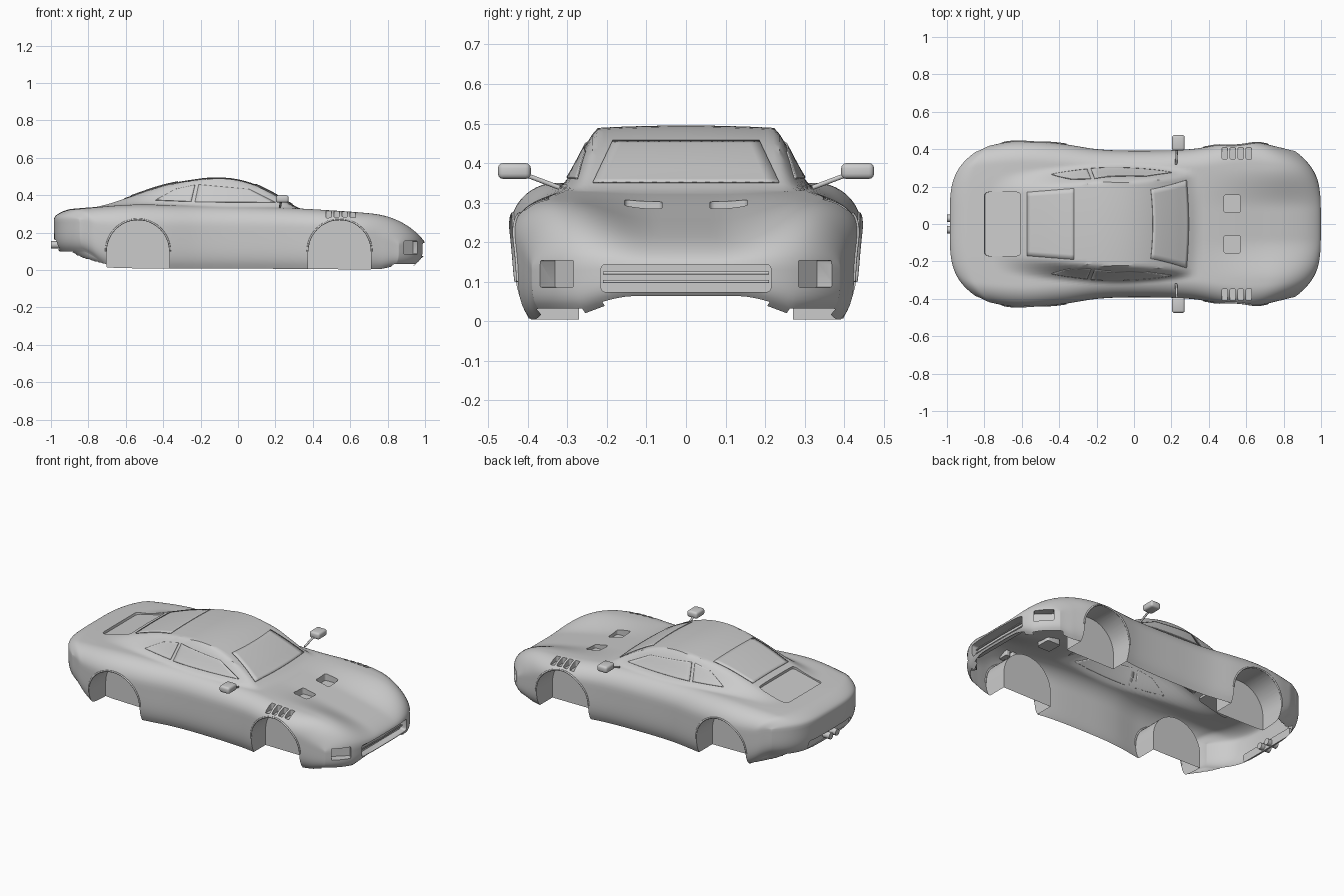
import bpy, bmesh, math
from mathutils import Vector, Matrix
from mathutils.bvhtree import BVHTree

if "Cube" in bpy.data.objects:
    bpy.data.objects.remove(bpy.data.objects["Cube"])

paint = bpy.data.materials.new("light_grey_paint")
paint.use_nodes = True
GREY = (0.6, 0.6, 0.6, 1)
paint.diffuse_color = GREY
paint.node_tree.nodes["Principled BSDF"].inputs["Base Color"].default_value = GREY


def curve(*pts):
    """Smooth function through (position, value) points."""
    n = len(pts) - 1
    def slope(i):
        a, b = pts[max(i - 1, 0)], pts[min(i + 1, n)]
        return (b[1] - a[1]) / (b[0] - a[0])
    def f(x):
        x = min(max(x, pts[0][0]), pts[-1][0])
        i = next(k for k in range(n) if x <= pts[k + 1][0])
        (xa, a), (xb, b) = pts[i], pts[i + 1]
        h = xb - xa
        t = (x - xa) / h
        return (a * (1 + 2 * t) * (1 - t) ** 2 + b * t * t * (3 - 2 * t)
                + h * t * (1 - t) * (slope(i) * (1 - t) - slope(i + 1) * t))
    return f


def ramp(a, b, x):
    t = min(max((x - a) / (b - a), 0), 1)
    return t * t * (3 - 2 * t)


def finish(bm, name, angle=35):
    me = bpy.data.meshes.new(name)
    bm.to_mesh(me)
    bm.free()
    ob = bpy.data.objects.new(name, me)
    bpy.context.collection.objects.link(ob)
    me.materials.append(paint)
    smooth(ob, angle)
    return ob


def smooth(ob, angle=35):
    bpy.ops.object.select_all(action='DESELECT')
    ob.select_set(True)
    bpy.context.view_layer.objects.active = ob
    bpy.ops.object.shade_smooth_by_angle(angle=math.radians(angle))


# Profiles along the length of the car (nose at +x)
half_width = curve((-1, .385), (-.9, .42), (-.6, .445), (-.4, .43), (-.2, .4), (0, .392),
                   (.3, .4), (.55, .438), (.7, .435), (.9, .41), (1, .39))
shoulder = curve((-1, .318), (-.8, .335), (-.55, .35), (-.3, .345), (0, .34), (.3, .33),
                 (.6, .312), (.8, .295), (1, .27))
roof = curve((-1, .3), (-.9, .322), (-.8, .335), (-.7, .358), (-.6, .39), (-.4, .455),
             (-.2, .49), (-.1, .495), (0, .485), (.1, .455), (.2, .405), (.3, .345), (.4, .3), (1, .1))
wall_top = curve((-1, .27), (-.85, .24), (0, .23), (.6, .22), (.8, .19), (1, .14))
sill = curve((-1, .1), (-.85, .035), (-.7, .012), (0, .008), (.9, .005), (1, .02))
roof_half = curve((-.8, .17), (-.5, .19), (-.2, .22), (0, .225), (.3, .25))
cabin_half = curve((-.8, .25), (-.5, .29), (-.2, .315), (0, .315), (.3, .29))


def body_point(s, v, t):
    """s along, v across (-1..1), t from the wall top (0) to the sill (1)."""
    y = v * half_width(s)
    x = s - math.copysign(.14, s) * abs(v) ** 4 * ramp(.55, 1, abs(s))
    if s < 0:
        x *= .985
    low = wall_top(s)
    if t == 0:
        ay = abs(y)
        top = shoulder(s) - .06 * ramp(.25, .9, s) * (1 - ramp(.08, .3, ay))
        lin = min(max((ay - roof_half(s)) / (cabin_half(s) - roof_half(s)), 0), 1)
        side = 1 - .5 * lin - .5 * ramp(0, 1, lin)
        top += max(roof(s) - .12 * y * y - top, 0) * side
        av = max((abs(v) - .74) / .26, 0)
        start = .72 if s > 0 else .9
        au = max((abs(s) - start) / (1 - start), 0)
        z = low + (top - low) * math.sqrt(max(1 - av * av, 0) * max(1 - au * au, 0))
        return Vector((x, y, z))
    bottom = max(sill(s), .055 * ramp(.7, .95, s) * (1 - ramp(.35, .95, abs(v))))
    tuck = 1 - .07 * t ** 5
    return Vector((x * (1 - .03 * t ** 5), y * tuck, low + (bottom - low) * t))


def spread(n, power):
    us = [2 * i / n - 1 for i in range(n + 1)]
    return [math.copysign(1 - (1 - abs(u)) ** power, u) for u in us]


# Closed body solid: top skin, walls and a temporary floor
S, V = spread(90, 1.5), spread(64, 1.6)
bm = bmesh.new()


def skin(rows):
    g = [[bm.verts.new(p) for p in r] for r in rows]
    for a, b in zip(g, g[1:]):
        for i in range(len(a) - 1):
            bm.faces.new((a[i], b[i], b[i + 1], a[i + 1]))


for t in (0, 1):
    skin([[body_point(s, v, t) for v in V] for s in S])
rim = ([(s, -1) for s in S] + [(1, v) for v in V[1:]]
       + [(s, 1) for s in S[-2::-1]] + [(-1, v) for v in V[-2::-1]])
skin([[body_point(s, v, k / 10) for s, v in rim] for k in range(11)])
bmesh.ops.remove_doubles(bm, verts=bm.verts, dist=1e-5)
bmesh.ops.recalc_face_normals(bm, faces=bm.faces)
surface = BVHTree.FromBMesh(bm)
body = finish(bm, "body_shell")

# Cutters for wheel wells, lamps, grille and vents
bm = bmesh.new()


def prism(outline, depth):
    """Extrude a closed outline of points by a vector."""
    a = [bm.verts.new(p) for p in outline]
    b = [bm.verts.new(Vector(p) + Vector(depth)) for p in outline]
    bm.faces.new(a)
    bm.faces.new(b[::-1])
    for i in range(len(a)):
        j = (i + 1) % len(a)
        bm.faces.new((a[i], b[i], b[j], a[j]))


def pocket(center, w, h, depth, rot, r=.012):
    """Rounded rectangle w by h in local xy, extruded along local z."""
    m = Matrix.Translation(center) @ rot
    pts = []
    for k, (sx, sy) in enumerate(((1, 1), (-1, 1), (-1, -1), (1, -1))):
        for q in range(4):
            a = math.pi / 2 * (k + q / 3)
            pts.append(m @ Vector((sx * (w / 2 - r) + r * math.cos(a),
                                   sy * (h / 2 - r) + r * math.sin(a), 0)))
    prism(pts, rot.to_3x3() @ Vector((0, 0, depth)))


def arch(cx, radius, n=24):
    return [(cx + radius * math.cos(math.pi * k / n), .1 + radius * math.sin(math.pi * k / n))
            for k in range(n + 1)]


flat = Matrix.Identity(4)
facing_x = Matrix.Rotation(math.pi / 2, 4, 'Z') @ Matrix.Rotation(math.pi / 2, 4, 'X')
for side in (-1, 1):
    for cx in (-.535, .543):
        pts = [(cx + .168, -.1)] + arch(cx, .168) + [(cx - .168, -.1)]
        prism([(x, side * .27, z) for x, z in pts], (0, side * .4, 0))
    pocket((.525, side * .108, .265), .09, .095, .2, flat)
    for k in range(4):
        pocket((.485 + .043 * k, side * .378, .276), .03, .062, .2, flat, .006)
    turn = Matrix.Rotation(side * math.radians(48), 4, 'Z') @ facing_x
    pocket((.895, side * .295, .12), .11, .068, .2, turn, .004)
pocket((.945, 0, .109), .43, .07, .2, facing_x)
pocket((-.7, 0, .343), .2, .34, .2, Matrix.Rotation(math.radians(-13), 4, 'Y'), .02)
pocket((-.955, 0, .135), .4, .05, -.2, facing_x)
bmesh.ops.recalc_face_normals(bm, faces=bm.faces)
cutter = finish(bm, "cutter")
cutter.hide_render = True
cut = body.modifiers.new("openings", 'BOOLEAN')
cut.object, cut.operation, cut.solver = cutter, 'DIFFERENCE', 'EXACT'
bpy.context.view_layer.objects.active = body
bpy.ops.object.modifier_apply(modifier=cut.name)
bpy.data.objects.remove(cutter)

# Open the underside
bm = bmesh.new()
bm.from_mesh(body.data)
floor = [f for f in bm.faces if f.normal.z < -.75 and f.calc_center_median().z < .105
         and not (f.calc_center_median().x > .93 and f.calc_center_median().z > .07)]
bmesh.ops.delete(bm, geom=floor, context='FACES')
bm.to_mesh(body.data)
bm.free()
smooth(body)


def tube(name, pts, radius):
    cu = bpy.data.curves.new(name, 'CURVE')
    cu.dimensions, cu.bevel_depth, cu.bevel_resolution, cu.use_fill_caps = '3D', radius, 3, True
    sp = cu.splines.new('POLY')
    sp.points.add(len(pts) - 1)
    for p, co in zip(sp.points, pts):
        p.co = (*co, 1)
    cu.materials.append(paint)
    ob = bpy.data.objects.new(name, cu)
    bpy.context.collection.objects.link(ob)


def pane(name, corners, direction, n=14):
    """Thin plate following the body, cast from a quad along a direction."""
    global bm
    bm = bmesh.new()
    a, b, c, d = map(Vector, corners)
    grid = [[a.lerp(b, i / n).lerp(d.lerp(c, i / n), j / n) for j in range(n + 1)] for i in range(n + 1)]
    rows = []
    for row in grid:
        hits = [surface.ray_cast(p, Vector(direction)) for p in row]
        rows.append([h[0] + h[1] * .002 if h[0] else p for h, p in zip(hits, row)])
    skin(rows)
    bmesh.ops.recalc_face_normals(bm, faces=bm.faces)
    ob = finish(bm, name)
    ob.modifiers.new("thickness", 'SOLIDIFY').thickness = .004
    ob.modifiers["thickness"].offset = 0


# Window panes
pane("windshield", [(2, -.235, .35), (2, .235, .35), (2, .185, .455), (2, -.185, .455)], (-1, 0, 0))
pane("rear_window", [(-.57, -.17, 2), (-.57, .17, 2), (-.32, .19, 2), (-.32, -.19, 2)], (0, 0, -1))

for side, word in ((-1, "right"), (1, "left")):
    inward = (0, -side, 0)
    for label, q in (("front_window", [(-.23, .363), (.2, .36), (.06, .43), (-.21, .455)]),
                     ("quarter_window", [(-.44, .372), (-.25, .365), (-.23, .453), (-.33, .432)])):
        pane(word + "_" + label, [(x, side * 2, z) for x, z in q], inward)
    # Wheel arch lips
    for cx, end in ((-.535, "rear"), (.543, "front")):
        hits = [surface.ray_cast(Vector((x, side * 2, z)), Vector(inward))[0] for x, z in arch(cx, .171)]
        tube(f"{word}_{end}_arch_lip", hits, .005)
    # Door mirrors
    bm = bmesh.new()
    bmesh.ops.create_cube(bm, size=1, matrix=Matrix.Translation((.237, side * .434, .38))
                          @ Matrix.Diagonal((.068, .083, .04, 1)))
    bmesh.ops.bevel(bm, geom=bm.edges[:], offset=.013, segments=3, profile=.5, affect='EDGES')
    finish(bm, word + "_mirror")
    tube(word + "_mirror_stalk", [(.225, side * .32, .338), (.23, side * .405, .37)], .006)
    # Exhaust tips
    tube(word + "_exhaust", [(-.93, side * .03, .135), (-1, side * .03, .135)], .02)

# Grille bars
for k in range(2):
    z = .1 + .022 * k
    tube("grille_bar_" + str(k + 1), [(.96, -.21, z), (.965, 0, z), (.96, .21, z)], .004)
